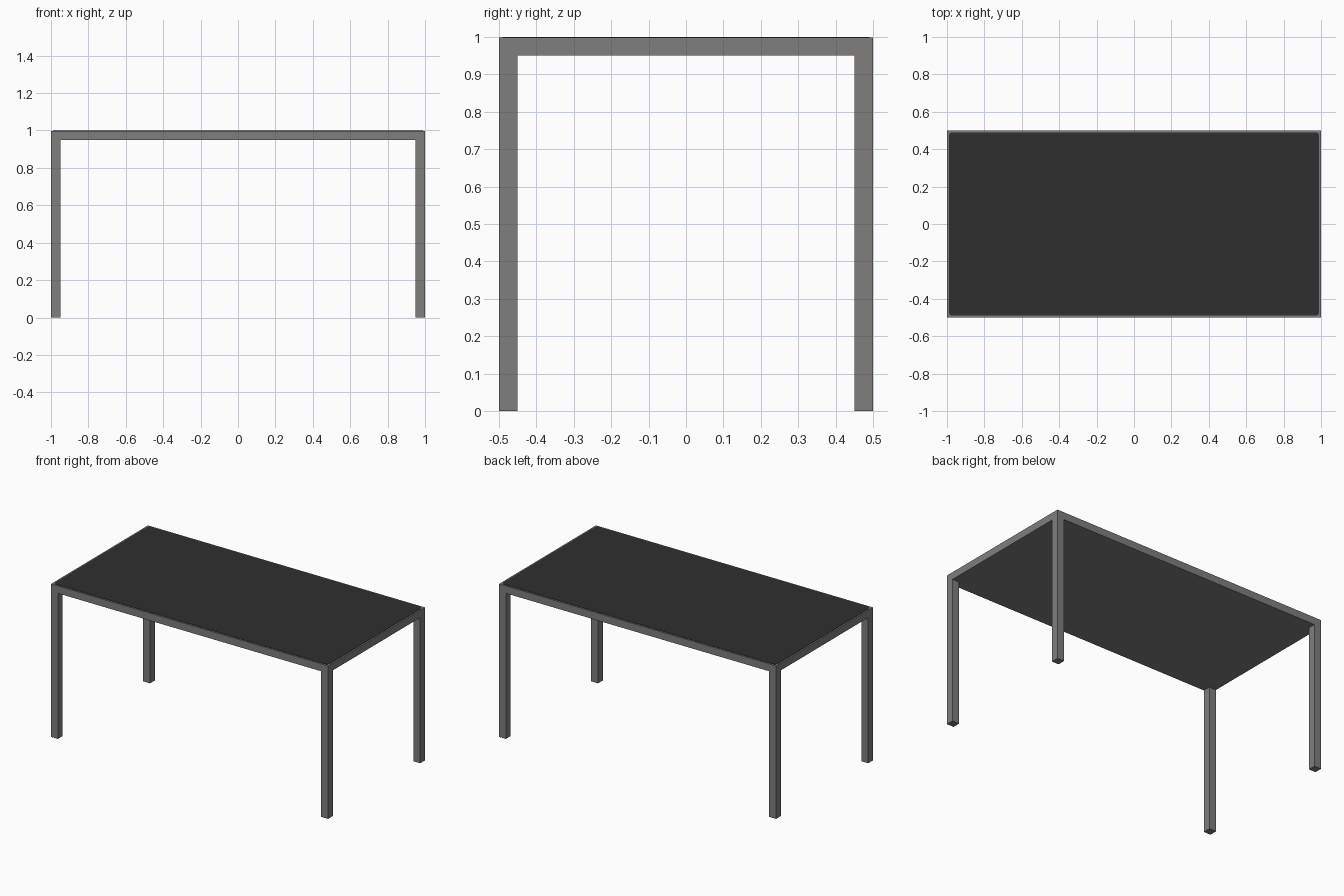
import bpy, bmesh, math

if "Cube" in bpy.data.objects:
    bpy.data.objects.remove(bpy.data.objects["Cube"])

L, W, H, T = 2.0, 1.0, 1.0, 0.05   # length, width, height, bar thickness
RIM, PLATE = 0.01, 0.002           # visible rim around the inlaid top, plate thickness


def material(name, value):
    m = bpy.data.materials.new(name)
    m.diffuse_color = (*value, 1)
    m.use_nodes = True
    m.node_tree.nodes["Principled BSDF"].inputs["Base Color"].default_value = m.diffuse_color
    return m


metal = material("grey metal", (0.215, 0.21, 0.208))
dark = material("dark top", (0.028, 0.028, 0.028))


def finish(bm, name, mat):
    mesh = bpy.data.meshes.new(name)
    bm.to_mesh(mesh)
    bm.free()
    mesh.materials.append(mat)
    ob = bpy.data.objects.new(name, mesh)
    bpy.context.collection.objects.link(ob)
    return ob


def box(name, lo, hi, mat):
    bm = bmesh.new()
    bmesh.ops.create_cube(bm, size=1)
    for v in bm.verts:
        v.co = [a if c < 0 else b for c, a, b in zip(v.co, lo, hi)]
    return finish(bm, name, mat)


# Slab forming the frame edges and the flat underside
box("table_frame", (-L/2, -W/2, H - T), (L/2, W/2, H - PLATE), metal)

# Four square legs flush with the corners
for sx, side in ((-1, "left"), (1, "right")):
    for sy, end in ((-1, "front"), (1, "back")):
        xs = sorted((sx * L/2, sx * (L/2 - T)))
        ys = sorted((sy * W/2, sy * (W/2 - T)))
        box(f"{end}_{side}_leg", (xs[0], ys[0], 0), (xs[1], ys[1], H - T), metal)

# Dark top plate with rounded corners
bm = bmesh.new()
r, n = 0.02, 4
verts = []
for q, (sx, sy) in enumerate(((1, 1), (-1, 1), (-1, -1), (1, -1))):
    for i in range(n + 1):
        a = (q + i / n) * math.pi / 2
        verts.append(bm.verts.new((sx * (L/2 - RIM - r) + r * math.cos(a),
                                   sy * (W/2 - RIM - r) + r * math.sin(a), H - PLATE)))
face = bm.faces.new(verts)
top = bmesh.ops.extrude_face_region(bm, geom=[face])["geom"]
bmesh.ops.translate(bm, vec=(0, 0, PLATE),
                    verts=[g for g in top if isinstance(g, bmesh.types.BMVert)])
bmesh.ops.recalc_face_normals(bm, faces=bm.faces)
finish(bm, "table_top", dark)
